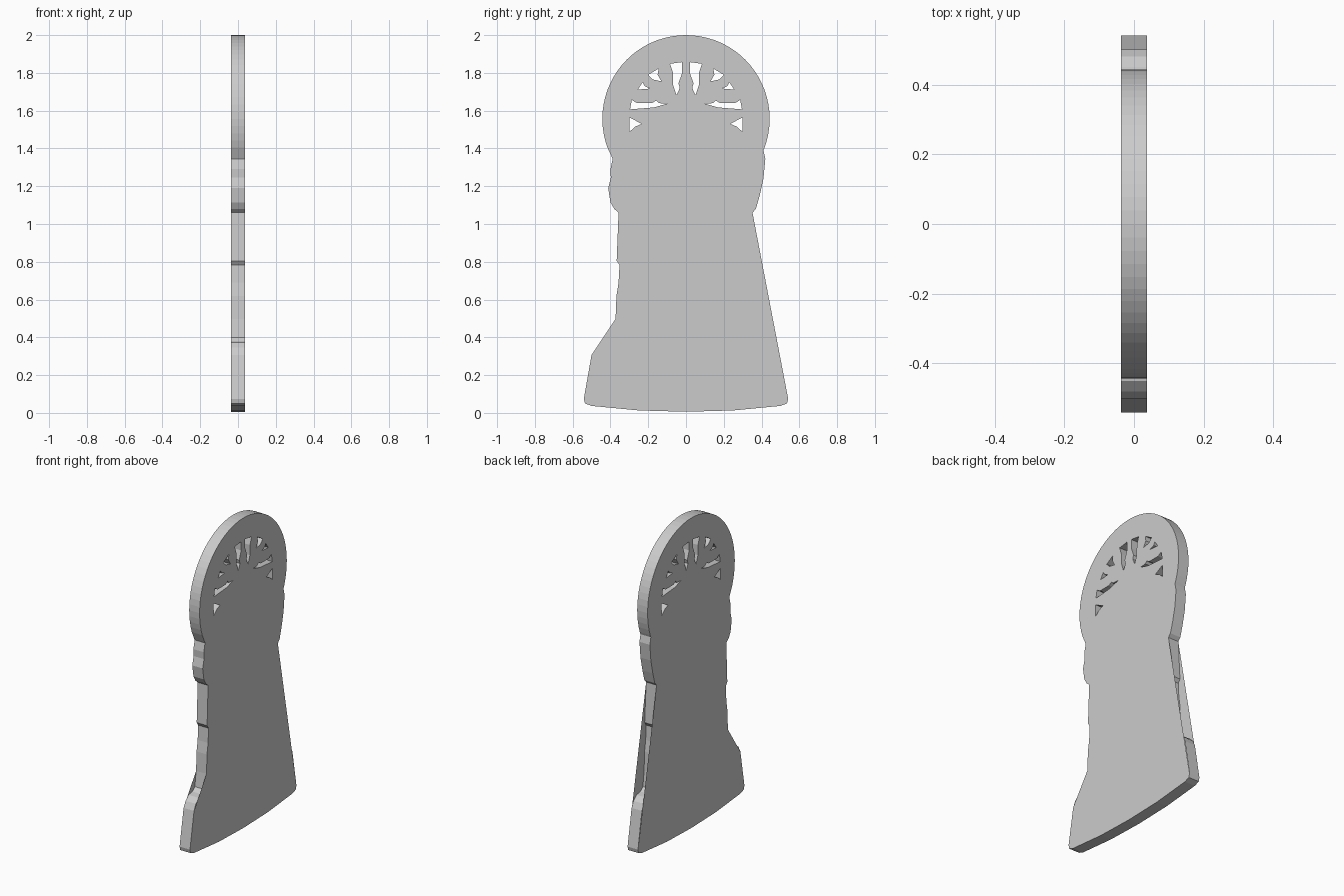
import bpy, bmesh
from math import sin, cos, radians

if "Cube" in bpy.data.objects:
    bpy.data.objects.remove(bpy.data.objects["Cube"])

HALF = 0.037  # half plate thickness along x


def mirror(pts):
    return [(-y, z) for y, z in reversed(pts)]


def add_walls(bm, loop, outward=True):
    # strip of quads across the thickness, facing out of (or into) the loop
    n = len(loop)
    area = sum(loop[i][0] * loop[(i + 1) % n][1] - loop[(i + 1) % n][0] * loop[i][1] for i in range(n))
    if (area > 0) != outward:
        loop = loop[::-1]
    back = [bm.verts.new((-HALF, y, z)) for y, z in loop]
    front = [bm.verts.new((HALF, y, z)) for y, z in loop]
    for i in range(n):
        j = (i + 1) % n
        bm.faces.new((back[i], back[j], front[j], front[i]))


def add_cap(bm, loops, x):
    # flat sheet with holes
    edges = []
    for loop in loops:
        vs = [bm.verts.new((x, y, z)) for y, z in loop]
        edges += [bm.edges.new((vs[i - 1], vs[i])) for i in range(len(vs))]
    res = bmesh.ops.triangle_fill(bm, use_beauty=True, use_dissolve=False, edges=edges)
    for f in res["geom"]:
        if isinstance(f, bmesh.types.BMFace):
            f.normal_update()
            if f.normal.x * x < 0:
                f.normal_flip()


def make_object(name, bm):
    me = bpy.data.meshes.new(name)
    bm.to_mesh(me)
    bm.free()
    ob = bpy.data.objects.new(name, me)
    bpy.context.collection.objects.link(ob)
    return ob


# Outline pieces (y, z), counter-clockwise
head = [(0.443 * cos(radians(a)), 1.557 + 0.443 * sin(radians(a))) for a in range(-20, 201, 5)]
right_neck = [(0.352, 1.06), (0.37, 1.08), (0.39, 1.15), (0.41, 1.24), (0.42, 1.345), (0.41, 1.39)]
left_neck = [(-0.388, 1.345), (-0.40, 1.29), (-0.398, 1.245), (-0.412, 1.19),
             (-0.40, 1.115), (-0.38, 1.08), (-0.357, 1.06)]
left_shank = [(-0.367, 0.805), (-0.352, 0.783), (-0.357, 0.69), (-0.368, 0.62), (-0.373, 0.497)]
notch = [(-0.385, 0.40), (-0.41, 0.378), (-0.45, 0.372), (-0.48, 0.345)]
left_foot = [(-0.50, 0.307), (-0.541, 0.074), (-0.535, 0.05), (-0.50, 0.037), (-0.25, 0.013)]
bottom = [(0.0, 0.006)]
right_foot = mirror(left_foot)

# Edge wall follows the waisted shank; the face sheets bridge the notch and the right side
upper = right_neck + head + left_neck
wall = upper + left_shank + notch + left_foot + bottom + right_foot + mirror(notch) + mirror(left_shank)
sheet = upper + left_shank + left_foot + bottom + right_foot[:-1]

# Mounting slots, mirrored to both sides
slots = [
    [(0.02, 1.857), (0.085, 1.848), (0.069, 1.80), (0.068, 1.735), (0.05, 1.682), (0.033, 1.72),
     (0.04, 1.745), (0.02, 1.80)],
    [(0.13, 1.755), (0.175, 1.765), (0.2, 1.79), (0.145, 1.823), (0.15, 1.79)],
    [(0.188, 1.717), (0.255, 1.712), (0.23, 1.75), (0.22, 1.73)],
    [(0.1, 1.637), (0.17, 1.617), (0.296, 1.607), (0.287, 1.657), (0.26, 1.64), (0.18, 1.64),
     (0.157, 1.654), (0.145, 1.64)],
    [(0.3, 1.565), (0.235, 1.53), (0.27, 1.515), (0.3, 1.487)],
]
slots += [mirror(s) for s in slots]

# Blade rim
bm = bmesh.new()
add_walls(bm, wall)
make_object("blade_rim", bm)

# Front and back faces
for name, x in (("right_face", HALF), ("left_face", -HALF)):
    bm = bmesh.new()
    add_cap(bm, [sheet] + slots, x)
    make_object(name, bm)

# Slot walls
bm = bmesh.new()
for s in slots:
    add_walls(bm, s, outward=False)
make_object("slot_walls", bm)
